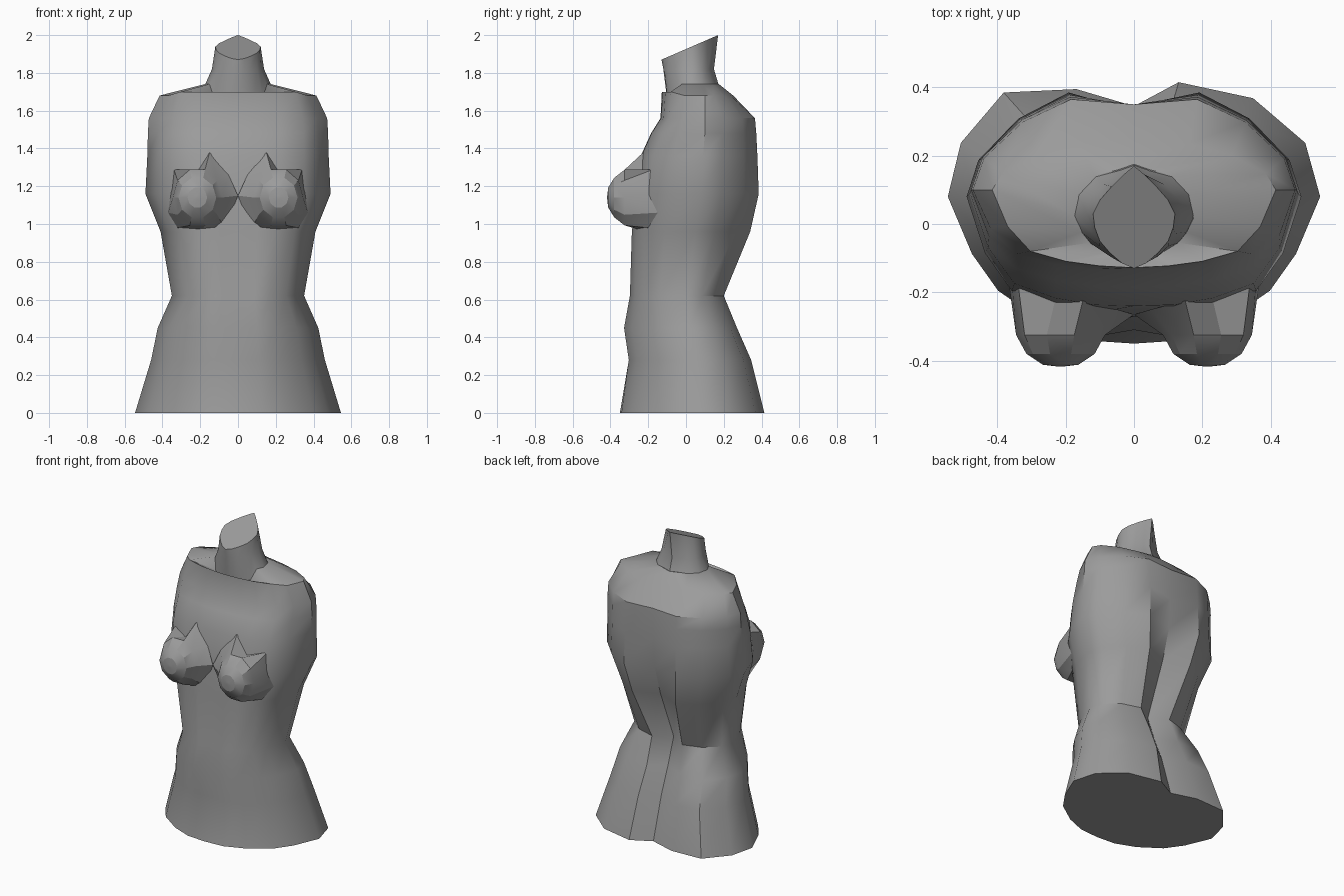
import bpy, bmesh, math

if "Cube" in bpy.data.objects:
    bpy.data.objects.remove(bpy.data.objects["Cube"])

grey = bpy.data.materials.new("form_grey")
grey.diffuse_color = (0.33, 0.33, 0.33, 1)
grey.use_nodes = True
grey.node_tree.nodes["Principled BSDF"].inputs["Base Color"].default_value = grey.diffuse_color


def loft(name, rings, cap_start=True, cap_end=True, angle=30):
    """Skin a list of equal-length closed rings."""
    bm = bmesh.new()
    rows = [[bm.verts.new(p) for p in ring] for ring in rings]
    for a, b in zip(rows, rows[1:]):
        for i in range(len(a)):
            j = (i + 1) % len(a)
            bm.faces.new((a[i], a[j], b[j], b[i]))
    if cap_start:
        bm.faces.new(rows[0][::-1])
    if cap_end:
        bm.faces.new(rows[-1])
    bmesh.ops.recalc_face_normals(bm, faces=bm.faces[:])
    mesh = bpy.data.meshes.new(name)
    bm.to_mesh(mesh)
    bm.free()
    mesh.materials.append(grey)
    obj = bpy.data.objects.new(name, mesh)
    bpy.context.collection.objects.link(obj)
    bpy.ops.object.select_all(action='DESELECT')
    bpy.context.view_layer.objects.active = obj
    obj.select_set(True)
    bpy.ops.object.shade_smooth_by_angle(angle=math.radians(angle))
    return obj


def flip(points):
    return [(-x, y, z) for x, y, z in points]


# Half cross-sections: fraction of half width, fraction of front (-) or back (+) depth
HIP_RIGHT = [(0.24, -0.98), (0.48, -0.86), (0.73, -0.64), (0.87, -0.39),
             (1, 0), (0.92, 0.47), (0.64, 0.86), (0.24, 1)]
HIP_LEFT = HIP_RIGHT[:5] + [(0.93, 0.47), (0.70, 0.91), (0.31, 0.94)]
WAIST = [(0.24, -0.99), (0.48, -0.90), (0.73, -0.73), (0.87, -0.45),
         (1, 0), (0.92, 0.43), (0.66, 0.82), (0.32, 1)]
CHEST = [(0.24, -0.99), (0.48, -0.93), (0.73, -0.80), (0.89, -0.48),
         (1, 0), (0.93, 0.35), (0.69, 0.75), (0.39, 1)]


def section(z, w, front, centre, mid, back, spine, right=HIP_RIGHT, left=None):
    def half(profile):
        return [(u * w, mid + t * ((back - mid) if t > 0 else (mid - front)), z)
                for u, t in profile]
    return ([(0, centre, z)] + half(right) + [(0, spine, z)]
            + flip(half(left or right))[::-1])


# Torso levels: z, half width, front, front groove, widest y, back, spine, profiles
LEVELS = [
    (0.00, 0.545, -0.35, -0.35, 0.08, 0.415, 0.345, HIP_RIGHT, HIP_LEFT),
    (0.28, 0.46, -0.31, -0.295, 0.05, 0.345, 0.26, HIP_RIGHT, HIP_LEFT),
    (0.45, 0.425, -0.335, -0.31, 0.02, 0.27, 0.19, HIP_RIGHT, HIP_LEFT),
    (0.62, 0.35, -0.30, -0.26, 0.00, 0.20, 0.13, WAIST),
    (0.96, 0.41, -0.29, -0.27, 0.05, 0.34, 0.27, CHEST),
    (1.16, 0.49, -0.265, -0.25, 0.08, 0.385, 0.33, CHEST),
    (1.36, 0.48, -0.24, -0.24, 0.09, 0.378, 0.345, CHEST),
    (1.48, 0.477, -0.185, -0.185, 0.10, 0.372, 0.35, CHEST),
    (1.56, 0.472, -0.135, -0.135, 0.10, 0.365, 0.35, CHEST),
]
rings = [section(*level) for level in LEVELS]

# Shoulder rim, slightly raised at the front
rim = section(1.68, 0.415, -0.125, -0.128, 0.10, 0.235, 0.25, CHEST)
rings.append([(x, y, 1.70 if y < -0.04 else 1.68) for x, y, z in rim])


def neck_base(drop=0):
    """Pointed oval, raised at the sides and back, sunken in front."""
    ring = section(0, 0.178, -0.10, -0.10, 0.025, 0.16, 0.175)
    return [(x, y, (1.74 if y > -0.04 else 1.67) - drop) for x, y, z in ring]


# Shoulder top rises to the neck and sinks behind the front rim
rings.append(neck_base())
loft("torso", rings, angle=38)

# Neck with a slanted cut
collar = section(1.82, 0.138, -0.118, -0.12, 0.03, 0.13, 0.148)
cut = [(0.035, -0.115), (0.07, -0.085), (0.10, -0.05), (0.115, -0.01),
       (0.12, 0.03), (0.10, 0.07), (0.065, 0.11), (0.03, 0.145)]
side = [(x, y, 1.87 + 0.433 * (y + 0.13)) for x, y in cut]
top = [(0, -0.13, 1.87)] + side + [(0, 0.17, 2.0)] + flip(side)[::-1]
loft("neck", [neck_base(0.01), collar, top], angle=38)

# Bust: an irregular base outline lofted forward to a rounded end
BASE = [(0.36, -0.14, 1.17), (0.34, -0.17, 1.29), (0.23, -0.22, 1.26),
        (0.15, -0.225, 1.38), (0.05, -0.25, 1.26), (0.00, -0.265, 1.15),
        (0.07, -0.24, 0.975), (0.19, -0.23, 0.965), (0.32, -0.20, 0.98),
        (0.37, -0.15, 1.06)]
# y, horizontal radius, vertical radius
DOME = [(-0.325, 0.13, 0.155), (-0.38, 0.10, 0.11),
        (-0.412, 0.052, 0.055), (-0.417, 0.01, 0.01)]
for name, sign in (("bust_right", 1), ("bust_left", -1)):
    shape = [[(sign * x, y, z) for x, y, z in BASE]]
    for y, rx, rz in DOME:
        shape.append([(sign * (0.215 + rx * math.cos(a)), y, 1.14 + rz * math.sin(a))
                      for a in (math.tau * k / 10 for k in range(10))])
    loft(name, shape, angle=22)
